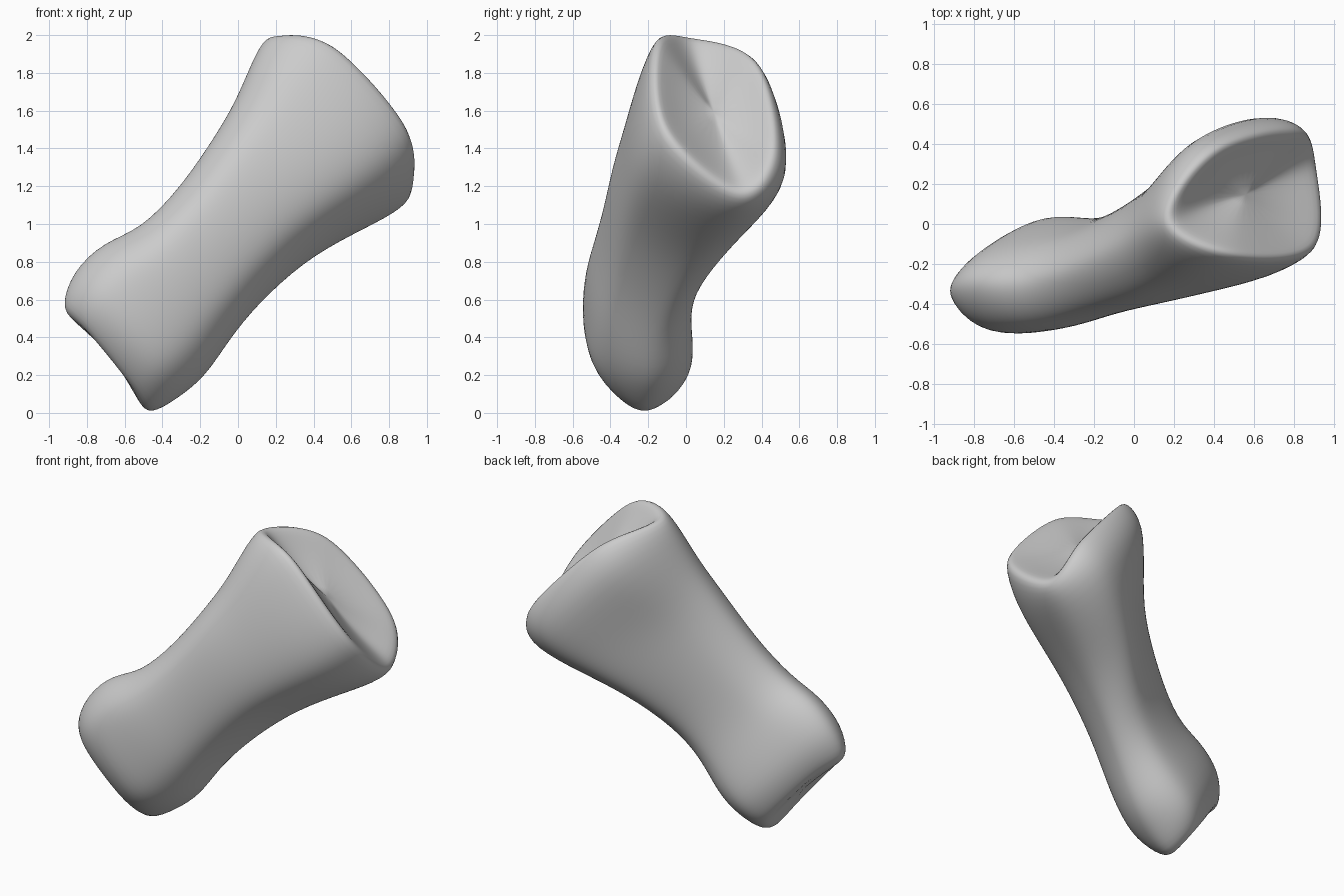
import bpy, bmesh
from mathutils import Vector

cube = bpy.data.objects.get("Cube")
if cube:
    bpy.data.objects.remove(cube)

AXIS = Vector((0.73, 0, 0.68))
STEPS = 5

# Cross-sections from the knuckle end to the socket end:
# upper edge x z y, lower edge x z y, front y upper/lower, back y upper/lower, front/back slant
SECTIONS = [
    (-.94, .56, -.34, -.47, -.02, -.22, -.47, -.40, -.18, -.05, .03, .04),
    (-.88, .75, -.30, -.31, .08, -.20, -.54, -.50, -.11, .04, 0, 0),
    (-.71, .91, -.30, -.17, .19, -.18, -.53, -.48, -.10, .04, 0, 0),
    (-.52, .97, -.30, -.05, .38, -.17, -.51, -.45, -.09, .02, 0, 0),
    (-.30, 1.20, -.22, .10, .57, -.10, -.44, -.39, -.02, .07, 0, 0),
    (-.10, 1.50, -.13, .35, .80, .03, -.38, -.34, .09, .28, 0, 0),
    (0, 1.68, -.06, .60, .94, .17, -.32, -.29, .25, .43, .02, 0),
    (.09, 1.91, 0, .85, 1.06, .26, -.25, -.23, .43, .56, .10, .03),
    (.16, 2.01, .02, .93, 1.15, .29, -.17, -.13, .38, .49, .23, .09),
]


def closed_curve(points):
    """Smooth closed loop through the control points."""
    loop, n = [], len(points)
    for i in range(n):
        a, b, c, d = (points[(i + k) % n] for k in (-1, 0, 1, 2))
        for s in range(STEPS):
            t = s / STEPS
            loop.append(b + ((c - a) * t + (2*a - 5*b + 4*c - d) * t**2
                             + (3*b - a - 3*c + d) * t**3) / 2)
    return loop


def section_ring(ax, az, ay, bx, bz, by, fa, fb, ka, kb, front, back):
    a, b = Vector((ax, ay, az)), Vector((bx, by, bz))

    def side(t, y, slant):
        p = a.lerp(b, t) + AXIS * slant
        p.y = y
        return p
    return closed_curve([a, side(.22, fa, front), side(.78, fb, front), b,
                         side(.78, kb, back), side(.22, ka, back)])


def inset_ring(ring, scale, shift):
    centre = sum(ring, Vector()) / len(ring)
    return [centre.lerp(p, scale) + AXIS * shift for p in ring]


# Bone shaft with notched knuckle end and hollow socket end
rings = [section_ring(*s) for s in SECTIONS]
knuckle, socket = rings[0], rings[-1]
rings = ([inset_ring(knuckle, s, d) for s, d in ((.3, .02), (.75, 0))] + rings
         + [inset_ring(socket, s, d) for s, d in ((.85, -.01), (.55, -.06), (.2, -.09))])

bm = bmesh.new()
loops = [[bm.verts.new(p) for p in ring] for ring in rings]
count = len(loops[0])
for low, high in zip(loops, loops[1:]):
    for i in range(count):
        j = (i + 1) % count
        bm.faces.new((low[i], low[j], high[j], high[i]))
bm.faces.new(loops[0])
bm.faces.new(loops[-1])
bmesh.ops.recalc_face_normals(bm, faces=bm.faces)
mesh = bpy.data.meshes.new("bone")
bm.to_mesh(mesh)
bm.free()
bone = bpy.data.objects.new("bone", mesh)
bpy.context.collection.objects.link(bone)

# Plain grey surface
grey = bpy.data.materials.new("bone_grey")
grey.use_nodes = True
colour = (.6, .6, .6, 1)
grey.diffuse_color = colour
grey.node_tree.nodes["Principled BSDF"].inputs["Base Color"].default_value = colour
mesh.materials.append(grey)

smooth = bone.modifiers.new("rounding", 'SUBSURF')
smooth.levels = smooth.render_levels = 2
for face in mesh.polygons:
    face.use_smooth = True
